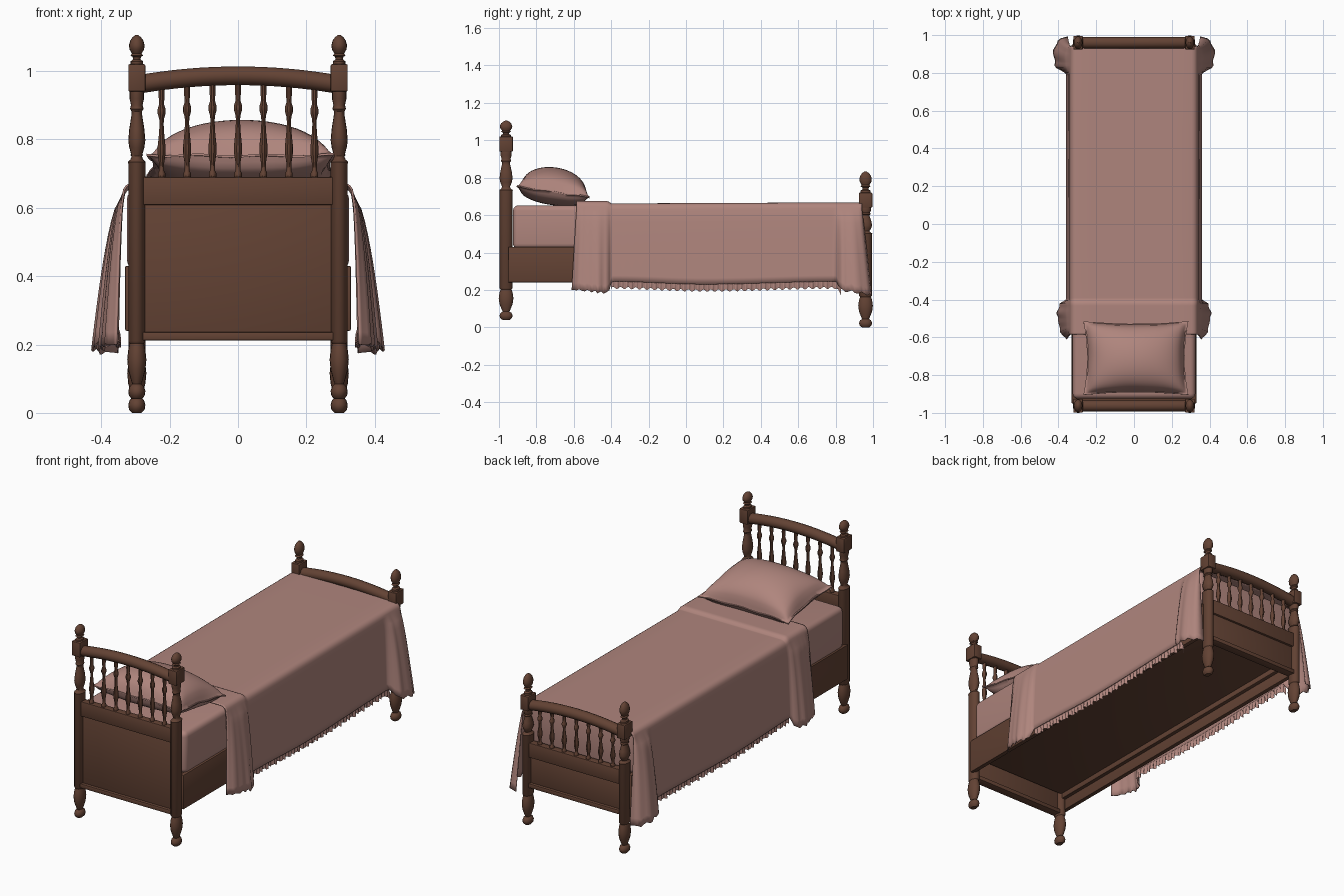
import bpy, bmesh, math

if "Cube" in bpy.data.objects:
    bpy.data.objects.remove(bpy.data.objects["Cube"])

def material(name, col):
    m = bpy.data.materials.new(name)
    m.diffuse_color = (*col, 1)
    m.use_nodes = True
    m.node_tree.nodes["Principled BSDF"].inputs["Base Color"].default_value = m.diffuse_color
    return m

WOOD = material("walnut_brown", (0.125, 0.055, 0.034))
CLOTH = material("dusty_pink", (0.43, 0.235, 0.205))

def finish(name, bm, mat, angle=40):
    bmesh.ops.recalc_face_normals(bm, faces=bm.faces)
    me = bpy.data.meshes.new(name)
    bm.to_mesh(me)
    bm.free()
    ob = bpy.data.objects.new(name, me)
    bpy.context.collection.objects.link(ob)
    me.materials.append(mat)
    bpy.ops.object.select_all(action='DESELECT')
    ob.select_set(True)
    bpy.context.view_layer.objects.active = ob
    bpy.ops.object.shade_smooth_by_angle(angle=math.radians(angle))
    return ob

def loft(name, rings, mat, closed=True, caps=True, angle=40):
    """Skin a list of equal-length point rings."""
    bm = bmesh.new()
    vs = [[bm.verts.new(p) for p in r] for r in rings]
    n = len(rings[0])
    for a, b in zip(vs, vs[1:]):
        for i in range(n if closed else n - 1):
            j = (i + 1) % n
            bm.faces.new((a[i], a[j], b[j], b[i]))
    if caps:
        bm.faces.new(vs[0])
        bm.faces.new(vs[-1])
    return finish(name, bm, mat, angle)

def turned(name, x, y, profile, stretch=1.4, seg=16):
    ang = [2 * math.pi * i / seg for i in range(seg)]
    return loft(name, [[(x + r * math.cos(a), y + stretch * r * math.sin(a), z) for a in ang]
                       for r, z in profile], WOOD)

def box(name, x0, x1, y0, y1, z0, z1, mat=WOOD, bevel=0.004, seg=2):
    bm = bmesh.new()
    bmesh.ops.create_cube(bm, size=1)
    for v in bm.verts:
        v.co = ((x0 + x1) / 2 + v.co.x * (x1 - x0), (y0 + y1) / 2 + v.co.y * (y1 - y0),
                (z0 + z1) / 2 + v.co.z * (z1 - z0))
    bmesh.ops.bevel(bm, geom=bm.edges[:], offset=bevel, segments=seg, affect='EDGES', profile=0.5)
    return finish(name, bm, mat)

def lerp(table, t):
    for (a, va), (b, vb) in zip(table, table[1:]):
        if t <= b:
            k = max(0, (t - a) / (b - a))
            k = k * k * (3 - 2 * k)
            return va + (vb - va) * k
    return table[-1][1]

PX = 0.296  # post offset from the centre line

def bed_end(tag, y, z0, col_lo, col_hi, blk_lo, blk_hi, top):
    # Posts: turned foot and column, square block, finial
    f, t, h = col_lo - z0, blk_lo - col_hi, top - blk_hi
    foot = [(.014, 0), (.023, .06), (.025, .14), (.021, .22), (.013, .26), (.016, .31), (.025, .5),
            (.028, .68), (.025, .85), (.021, .96)]
    vase = [(.025, 0), (.026, .02), (.019, .05), (.015, .1), (.022, .22), (.025, .32), (.022, .48),
            (.016, .66), (.015, .72), (.02, .76), (.017, .81), (.021, .9), (.021, 1)]
    fin = [(.018, 0), (.018, .1), (.011, .16), (.012, .25), (.019, .3), (.014, .36), (.021, .5),
           (.023, .65), (.019, .82), (.012, .93), (.004, 1)]
    for s, side in ((-1, "left"), (1, "right")):
        turned(f"{tag}_post_{side}", s * PX, y, [(r, z0 + k * f) for r, k in foot]
               + [(.025, col_lo)] + [(r, col_hi + k * t) for r, k in vase])
        box(f"{tag}_post_block_{side}", s * PX - .025, s * PX + .025, y - .036, y + .036, blk_lo, blk_hi)
        turned(f"{tag}_finial_{side}", s * PX, y, [(r, blk_hi + k * h) for r, k in fin], 1.45)
    # Arched top rail
    mid = (blk_lo + blk_hi) / 2 - .02
    arch = lambda x: mid + .026 * (1 - (x / PX) ** 2)
    rings = []
    for i in range(17):
        x = -.285 + .57 * i / 16
        rings.append([(x, y + .03 * math.cos(a), arch(x) + .028 * math.sin(a))
                      for a in [2 * math.pi * k / 14 for k in range(14)]])
    loft(f"{tag}_top_rail", rings, WOOD)
    # Spindles
    ptop = col_hi - .04
    sp = [(.011, 0), (.011, .04), (.007, .07), (.007, .14), (.012, .26), (.012, .32), (.008, .46), (.006, .58),
          (.007, .64), (.012, .7), (.012, .74), (.007, .8), (.009, .9), (.008, 1)]
    for i in range(7):
        x = (i - 3) * .0745
        L = arch(x) - .015 - ptop
        turned(f"{tag}_spindle_{i + 1}", x, y, [(r, ptop + k * L) for r, k in sp], 1.3, 10)
    # Panel: upper board, recessed panel, bottom rail
    box(f"{tag}_upper_board", -PX, PX, y - .02, y + .02, ptop - .082, ptop)
    box(f"{tag}_panel", -PX, PX, y - .008, y + .008, .22, ptop - .07, bevel=.001)
    box(f"{tag}_bottom_rail", -PX, PX, y - .024, y + .024, .212, .236)

HEAD, FOOT = -.962, .96
bed_end("headboard", HEAD, .04, .21, .73, .94, 1.02, 1.105)
bed_end("footboard", FOOT, 0, .17, .5, .64, .72, .833)

# Side rails, ledges and base board
for s, side in ((-1, "left"), (1, "right")):
    a, b = sorted((s * .305, s * .33))
    box(f"side_rail_{side}", a, b, -.95, .95, .24, .43)
    a, b = sorted((s * .285, s * .31))
    box(f"rail_ledge_{side}", a, b, -.94, .94, .3, .335)
box("base_board", -.31, .31, -.94, .94, .33, .345, bevel=.002)

# Mattress with fitted sheet
box("mattress", -.325, .325, -.925, .925, .42, .652, CLOTH, .028, 4)

# Blanket: draped cross-section swept along the bed, flaring at the cuff and the foot corners
OUT = [(-.585, .355), (-.55, .39), (-.47, .405), (-.425, .39), (-.4, .358), (.79, .356),
       (.84, .416), (.885, .424), (.925, .4), (.94, .35)]
LOW = [(-.585, .2), (-.42, .185), (-.395, .245), (.1, .23), (.8, .245), (.84, .195), (.94, .175)]
CUFF = [(-.42, .012), (-.4, 0)]

def half_section(y):
    out, low = lerp(OUT, y), lerp(LOW, y)
    top = .66 + lerp(CUFF, y) + .004 * lerp([(-.4, 0), (.8, 1)], y)
    flare = min(1, max(0, (out - .357) / .05))
    pts = [(.305 * i / 4, y, top) for i in range(5)]
    pts += [(.305 + .03 * math.sin(a), y, top - .03 + .03 * math.cos(a)) for a in (.4, .8, 1.2)]
    for i in range(13):
        d = i / 12
        x = .335 + (out - .335) * d ** .55 + .003 * flare * d * math.sin(y * 130)
        dy = .05 * d * lerp([(.83, 0), (.93, 1)], y) - .025 * d * lerp([(-.585, 1), (-.5, 0)], y)
        z = top - .03 - (top - .03 - low) * d + .008 * flare * d * math.sin(y * 190)
        pts.append((x, y + dy, z))
    return pts

rings = []
N = 150
for k in range(N + 1):
    h = half_section(-.585 + 1.525 * k / N)
    rings.append([(-x, y, z) for x, y, z in reversed(h[1:])] + h)
blanket = loft("blanket", rings, CLOTH, closed=False, caps=False, angle=60)
mod = blanket.modifiers.new("thickness", 'SOLIDIFY')
mod.thickness = .006
mod.offset = 0

# Gathered ruffle along both long hems
for s, side in ((-1, "left"), (1, "right")):
    rows = []
    for k in range(321):
        y = -.4 + 1.23 * k / 320
        w = math.sin(k * .95) + .4 * math.sin(k * .37)
        z = lerp(LOW, y)
        rows.append([(s * .352, y, z + .012), (s * (.35 + .004 * w), y, z - .01),
                     (s * (.35 + .006 * w), y, z - .034 + .006 * math.sin(k * .6))])
    loft(f"ruffle_{side}", rows, CLOTH, closed=False, caps=False, angle=60)

# Pillow: plump two-sided cushion, leaning up at the headboard, with a wavy hem
def pillow_point(u, v, up):
    hem = max(abs(u), abs(v))
    k = max(0, 1 - (u / .95) ** 2) * max(0, 1 - (v / .95) ** 2)
    x = u * .278 * (1 - .07 * (1 - v * v)) + .01
    y = v * .195 * (1 - .07 * (1 - u * u))
    wave = .003 * math.sin(9 * u + 7 * v) * hem ** 8
    z = (.126 * k ** .42 if up else -.068 * k ** .35) + wave + (.003 if up else -.003)
    return (x, -.7 + y + .14 * z - .01, .725 - .15 * y + z)

bm = bmesh.new()
M = 28
grid = {}
for up in (True, False):
    for i in range(M + 1):
        for j in range(M + 1):
            u, v = (math.sin(math.pi / 2 * (2 * q / M - 1)) for q in (i, j))
            grid[up, i, j] = bm.verts.new(pillow_point(u, v, up))
    for i in range(M):
        for j in range(M):
            bm.faces.new([grid[up, i + a, j + b] for a, b in ((0, 0), (1, 0), (1, 1), (0, 1))])
rim = [(i, 0) for i in range(M)] + [(M, j) for j in range(M)] + \
      [(i, M) for i in range(M, 0, -1)] + [(0, j) for j in range(M, 0, -1)]
for a, b in zip(rim, rim[1:] + rim[:1]):
    bm.faces.new((grid[True, *a], grid[True, *b], grid[False, *b], grid[False, *a]))
finish("pillow", bm, CLOTH, 60)
